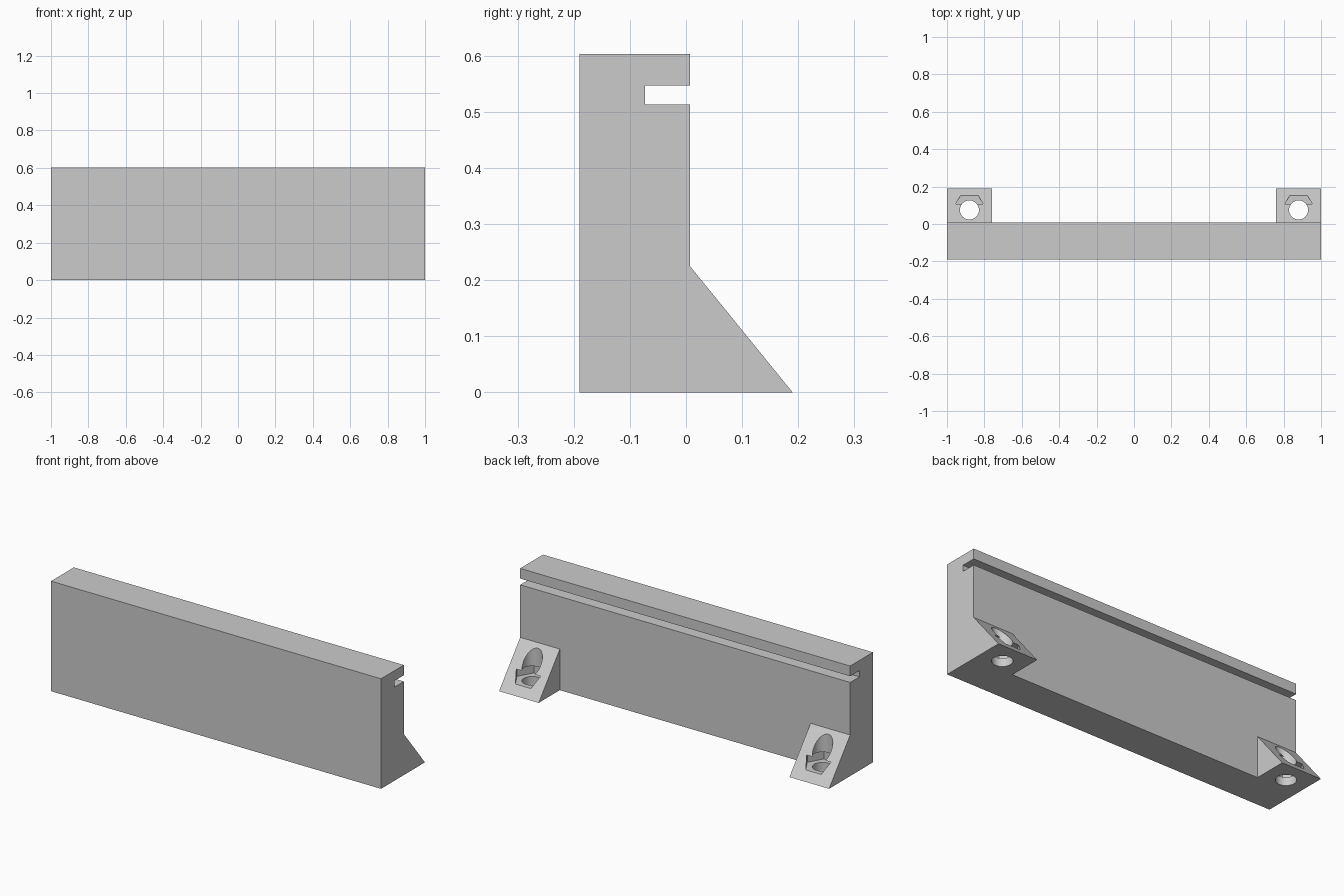
import bpy, bmesh, math

if "Cube" in bpy.data.objects:
    bpy.data.objects.remove(bpy.data.objects["Cube"], do_unlink=True)

grey = bpy.data.materials.new("light_grey")
grey.use_nodes = True
grey.diffuse_color = (0.6, 0.6, 0.6, 1)
grey.node_tree.nodes["Principled BSDF"].inputs["Base Color"].default_value = (0.6, 0.6, 0.6, 1)


def prism(name, points, offset):
    """Extrude a closed outline of 3D points along an offset vector."""
    bm = bmesh.new()
    face = bm.faces.new([bm.verts.new(p) for p in points])
    ext = bmesh.ops.extrude_face_region(bm, geom=[face])
    top = [v for v in ext["geom"] if isinstance(v, bmesh.types.BMVert)]
    bmesh.ops.translate(bm, verts=top, vec=offset)
    bmesh.ops.recalc_face_normals(bm, faces=bm.faces)
    mesh = bpy.data.meshes.new(name)
    bm.to_mesh(mesh)
    bm.free()
    mesh.materials.append(grey)
    obj = bpy.data.objects.new(name, mesh)
    bpy.context.collection.objects.link(obj)
    return obj


def round_prism(name, x, y, radius, sides, z0, z1):
    """Upright prism with a regular polygon outline."""
    pts = []
    for i in range(sides):
        a = 2 * math.pi * i / sides
        pts.append((x + radius * math.cos(a), y + radius * math.sin(a), z0))
    return prism(name, pts, (0, 0, z1 - z0))


def cut(target, cutter):
    """Subtract a cutter, then delete it."""
    cutter.hide_render = True
    mod = target.modifiers.new("cut", "BOOLEAN")
    mod.operation = "DIFFERENCE"
    mod.solver = "EXACT"
    mod.object = cutter
    bpy.context.view_layer.objects.active = target
    bpy.ops.object.modifier_apply(modifier=mod.name)
    bpy.data.objects.remove(cutter, do_unlink=True)


FRONT, BACK, FOOT, TOP = -0.19, 0.007, 0.19, 0.603

# Bar with a rear groove and a sloped foot, as one side profile
profile = [(FRONT, 0), (FOOT, 0), (BACK, 0.225), (BACK, 0.513), (-0.073, 0.513),
           (-0.073, 0.547), (BACK, 0.547), (BACK, TOP), (FRONT, TOP)]
bar = prism("grooved_bar", [(-1, y, z) for y, z in profile], (2, 0, 0))

# Remove the middle of the foot, leaving a bracket at each end
gap = [(BACK, -0.1), (0.3, -0.1), (0.3, 0.3), (BACK, 0.3)]
cut(bar, prism("foot_gap", [(-0.76, y, z) for y, z in gap], (1.52, 0, 0)))

# Screw hole and hexagonal nut pocket in each bracket
for side in (-1, 1):
    x = side * 0.88
    cut(bar, round_prism("screw_hole", x, 0.075, 0.051, 48, -0.1, 0.4))
    cut(bar, round_prism("nut_pocket", x, 0.075, 0.092, 6, 0.045, 0.102))

# Smooth hole walls, sharp edges elsewhere
bpy.ops.object.select_all(action="DESELECT")
bar.select_set(True)
bpy.context.view_layer.objects.active = bar
bpy.ops.object.shade_smooth_by_angle(angle=math.radians(30))
